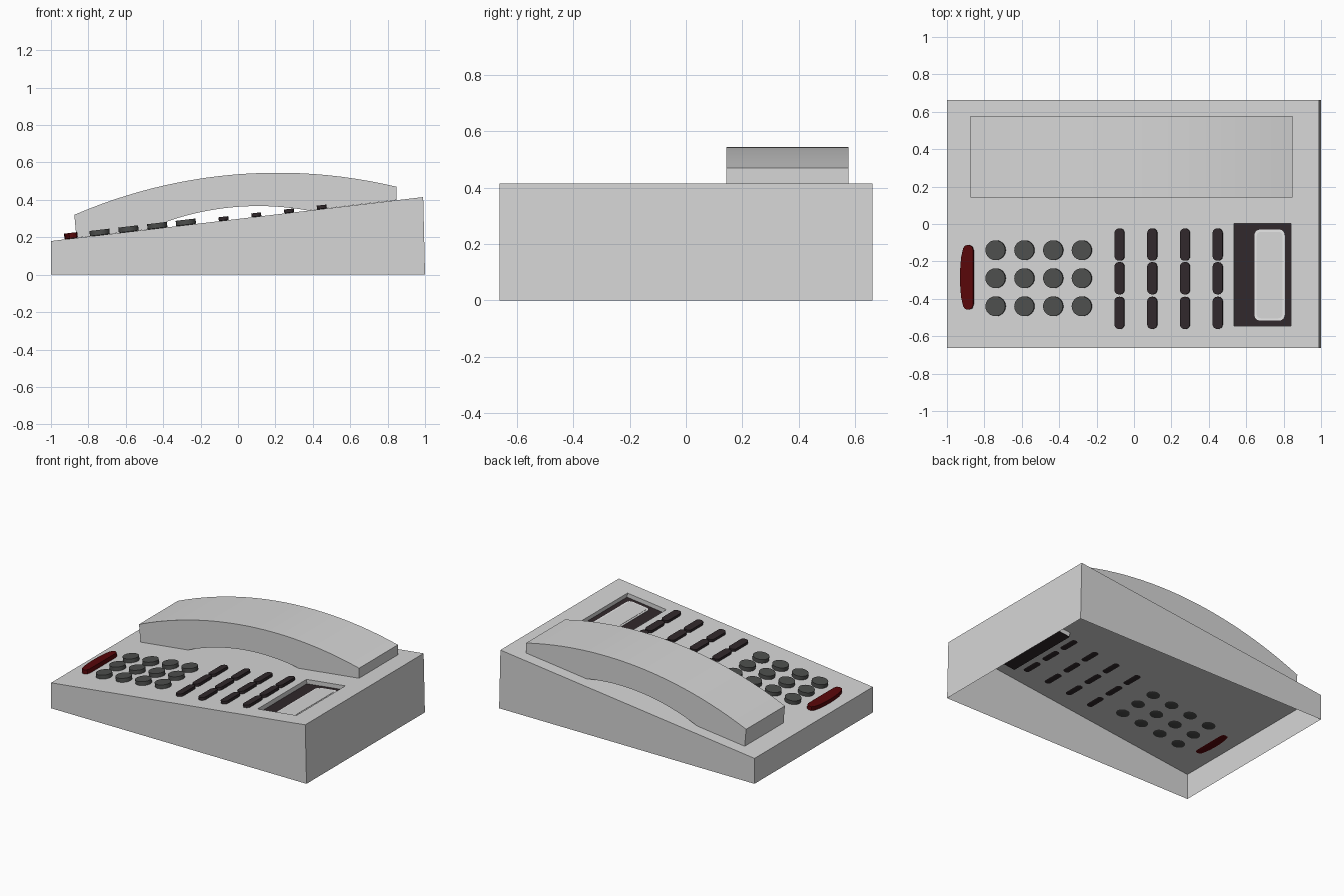
import bpy, bmesh, math
from mathutils import Vector

if "Cube" in bpy.data.objects:
    bpy.data.objects.remove(bpy.data.objects["Cube"])

SLOPE = 0.118
NORMAL = Vector((-SLOPE, 0, 1)).normalized()


def material(name, rgb):
    m = bpy.data.materials.new(name)
    m.diffuse_color = (*rgb, 1)
    m.use_nodes = True
    m.node_tree.nodes["Principled BSDF"].inputs["Base Color"].default_value = m.diffuse_color
    return m


GREY = material("light grey plastic", (0.675, 0.675, 0.675))
KEY = material("dark grey keys", (0.075, 0.078, 0.075))
DARK = material("dark brown", (0.03, 0.021, 0.024))
RED = material("dark red", (0.1, 0.002, 0.003))
WHITE = material("white rim", (1.0, 1.0, 1.0))


def on_top(x, y, h=0.0):
    """Point on the sloping top face, raised by h along its normal."""
    return Vector((x, y, 0.18 + SLOPE * (x + 1))) + NORMAL * h


def make(name, bm, mat, smooth=None):
    bmesh.ops.remove_doubles(bm, verts=bm.verts, dist=1e-5)
    bmesh.ops.recalc_face_normals(bm, faces=bm.faces)
    me = bpy.data.meshes.new(name)
    bm.to_mesh(me)
    bm.free()
    me.materials.append(mat)
    ob = bpy.data.objects.new(name, me)
    bpy.context.collection.objects.link(ob)
    if smooth:
        bpy.context.view_layer.objects.active = ob
        bpy.ops.object.select_all(action='DESELECT')
        ob.select_set(True)
        bpy.ops.object.shade_smooth_by_angle(angle=math.radians(smooth))


def stack(bm, *rings):
    """Closed solid through matching rings of points."""
    rings = [[bm.verts.new(p) for p in ring] for ring in rings]
    n = len(rings[0])
    bm.faces.new(rings[0][::-1])
    bm.faces.new(rings[-1])
    for a, b in zip(rings, rings[1:]):
        for i in range(n):
            bm.faces.new((a[i], a[(i + 1) % n], b[(i + 1) % n], b[i]))


def sheet(bm, h, *loops):
    """Flat sheet parallel to the top face; loops after the first are holes."""
    edges = []
    for loop in loops:
        vs = [bm.verts.new(on_top(x, y, h)) for x, y in loop]
        edges += [bm.edges.new((vs[i - 1], vs[i])) for i in range(len(vs))]
    bmesh.ops.triangle_fill(bm, use_beauty=True, edges=edges, normal=NORMAL)


def plate(name, outline, low, high, mat):
    bm = bmesh.new()
    stack(bm, [on_top(x, y, low) for x, y in outline],
          [on_top(x, y, high) for x, y in outline])
    make(name, bm, mat, 30)


def key(name, outline, high, mat):
    """Flat-topped key whose narrower foot pokes just through the top face."""
    outline = [(x + 0.004, y) for x, y in outline]
    cx = sum(p[0] for p in outline) / len(outline)
    cy = sum(p[1] for p in outline) / len(outline)
    foot = [(cx + (x - cx) * 0.65, cy + (y - cy) * 0.65) for x, y in outline]
    bm = bmesh.new()
    stack(bm, [on_top(x, y, -0.002) for x, y in foot],
          [on_top(x, y, 0.002) for x, y in outline],
          [on_top(x, y, high) for x, y in outline])
    make(name, bm, mat, 30)


def rounded(cx, cy, hx, hy, r, seg=6):
    pts = []
    for k, (sx, sy) in enumerate(((1, 1), (-1, 1), (-1, -1), (1, -1))):
        for i in range(seg + 1):
            a = math.pi / 2 * (k + i / seg)
            pts.append((cx + sx * (hx - r + 1e-4) + r * math.cos(a),
                        cy + sy * (hy - r + 1e-4) + r * math.sin(a)))
    return pts


def rect(x0, x1, y0, y1):
    return [(x0, y0), (x1, y0), (x1, y1), (x0, y1)]


def arc(p, q, r, n):
    """n+1 points of the circle from p through q to r."""
    (ax, ay), (bx, by), (cx, cy) = p, q, r
    d = 2 * (ax * (by - cy) + bx * (cy - ay) + cx * (ay - by))
    a2, b2, c2 = ax * ax + ay * ay, bx * bx + by * by, cx * cx + cy * cy
    ux = (a2 * (by - cy) + b2 * (cy - ay) + c2 * (ay - by)) / d
    uy = (a2 * (cx - bx) + b2 * (ax - cx) + c2 * (bx - ax)) / d
    rad = math.hypot(ax - ux, ay - uy)
    t0, t1 = math.atan2(ay - uy, ax - ux), math.atan2(cy - uy, cx - ux)
    return [(ux + rad * math.cos(t0 + (t1 - t0) * i / n),
             uy + rad * math.sin(t0 + (t1 - t0) * i / n)) for i in range(n + 1)]


# Base: hollow wedge, open underneath, with a screen recess
Y, DEEP, H0, H1 = 0.662, -0.03, 0.143, 0.577
outer = rect(-1, 0.99, -Y, Y)
recess = rect(0.535, 0.84, -0.545, 0.002)
floor = rect(-1, 1, -Y, Y)
bm = bmesh.new()
sheet(bm, 0, outer, recess)
for i in range(4):
    j = (i + 1) % 4
    for pts in ((Vector((*floor[i], 0)), Vector((*floor[j], 0)),
                 on_top(*outer[j]), on_top(*outer[i])),
                (on_top(*recess[i]), on_top(*recess[j]),
                 on_top(*recess[j], DEEP), on_top(*recess[i], DEEP))):
        bm.faces.new([bm.verts.new(p) for p in pts])
make("base", bm, GREY)

# Screen: dark surround, white rim and grey display at the bottom of the recess
plate("screen_surround", recess, DEEP - 0.004, DEEP, DARK)
plate("screen_rim", rounded(0.722, -0.273, 0.081, 0.243, 0.03), DEEP, DEEP + 0.003, WHITE)
plate("screen_display", rounded(0.722, -0.273, 0.069, 0.231, 0.022),
      DEEP + 0.003, DEEP + 0.005, GREY)

# Handset: arched profile extruded along y
profile = arc((-0.875, 0.32), (0.2, 0.545), (0.848, 0.47), 24)
profile += [tuple(on_top(0.848, 0, 0.001).xz)]
profile += arc((0.375, 0.343), (0.1, 0.367), (-0.49, 0.241), 16)
profile += [tuple(on_top(-0.864, 0, 0.001).xz)]
bm = bmesh.new()
stack(bm, [(x, H0, z) for x, z in profile], [(x, H1, z) for x, z in profile])
make("handset", bm, GREY, 8)

# Round dialling keys
for c, x in enumerate((-0.742, -0.588, -0.434, -0.281)):
    for r, y in enumerate((-0.14, -0.29, -0.44)):
        ring = [(x + 0.053 * math.cos(math.tau * i / 24),
                 y + 0.053 * math.sin(math.tau * i / 24)) for i in range(24)]
        key(f"dial_key_{c}_{r}", ring, 0.029, KEY)

# Long memory keys
for c, x in enumerate((-0.08, 0.095, 0.27, 0.445)):
    for r, y in enumerate((-0.11, -0.29, -0.475)):
        key(f"memory_key_{c}_{r}", rounded(x, y, 0.026, 0.086, 0.024), 0.021, DARK)

# Red bar key: straight on the right, bulging on the left
half = [(-0.932, 0), (-0.93, 0.06), (-0.925, 0.11), (-0.915, 0.155), (-0.905, 0.17),
        (-0.885, 0.173), (-0.868, 0.165), (-0.861, 0.145)]
outline = half + [(x, -y) for x, y in half[:0:-1]]
key("red_key", [(x + 0.001, y - 0.285) for x, y in outline], 0.031, RED)
